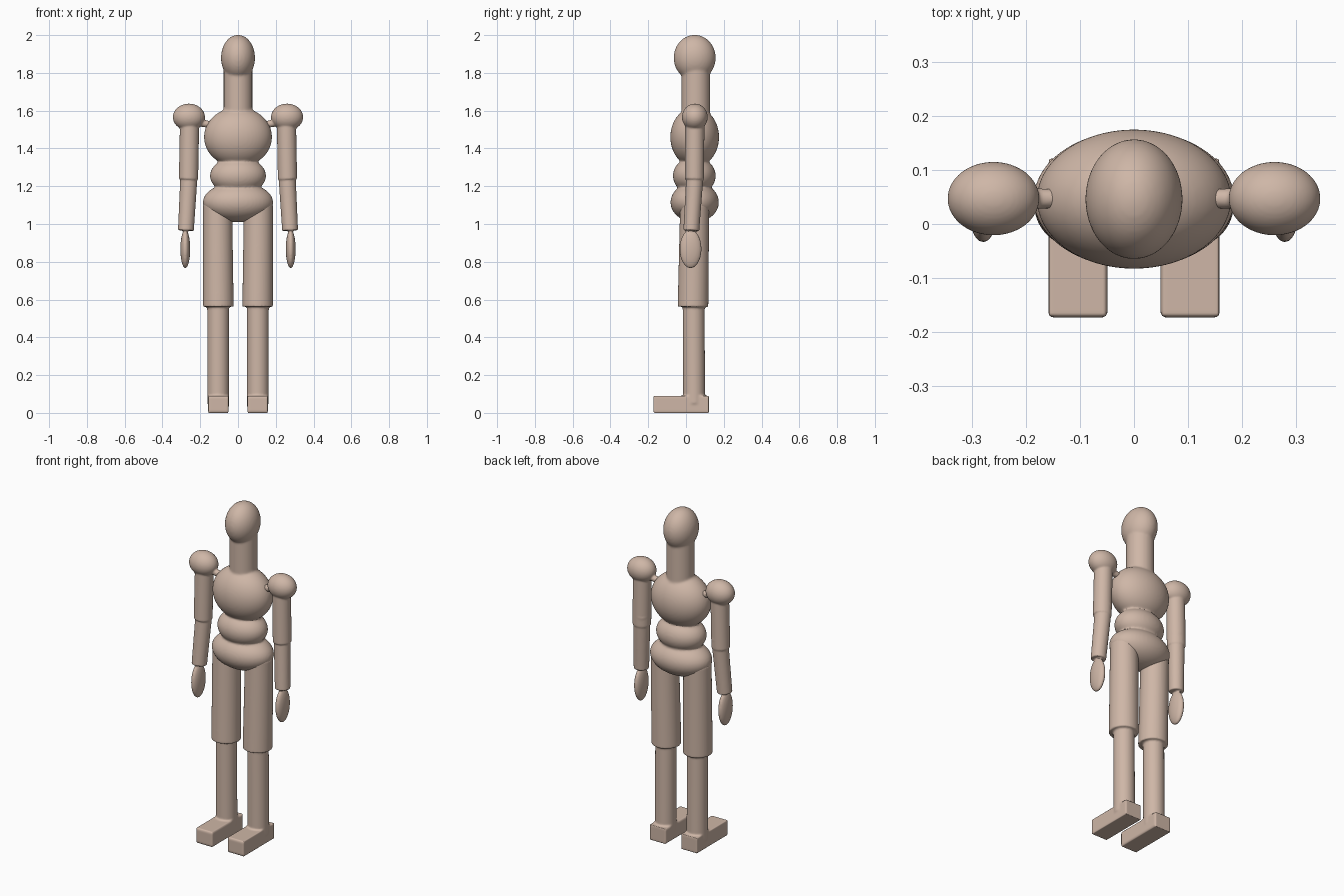
import bpy, bmesh
from mathutils import Vector, Matrix

cube = bpy.data.objects.get("Cube")
if cube:
    bpy.data.objects.remove(cube, do_unlink=True)

wood = bpy.data.materials.new("pale_wood")
wood.use_nodes = True
TAN = (0.62, 0.47, 0.385, 1)
wood.diffuse_color = TAN
wood.node_tree.nodes["Principled BSDF"].inputs["Base Color"].default_value = TAN


def ball(bm, centre, radii):
    """Ellipsoid."""
    m = Matrix.Translation(centre) @ Matrix.Diagonal((*radii, 1))
    bmesh.ops.create_uvsphere(bm, u_segments=48, v_segments=32, radius=1, matrix=m)


def rod(bm, low, high, r_low, r_high):
    """Capped, tapered cylinder between two points."""
    low, high = Vector(low), Vector(high)
    axis = high - low
    m = Matrix.Translation((low + high) / 2) @ axis.to_track_quat('Z', 'Y').to_matrix().to_4x4()
    bmesh.ops.create_cone(bm, cap_ends=True, segments=40, radius1=r_low,
                          radius2=r_high, depth=axis.length, matrix=m)


def box(bm, low, high):
    low, high = Vector(low), Vector(high)
    m = Matrix.Translation((low + high) / 2) @ Matrix.Diagonal((*(high - low), 1))
    bmesh.ops.create_cube(bm, size=1, matrix=m)


def fused(name, bm, voxel, smooth, mirrored=False):
    """Object whose overlapping shapes melt together with soft joints."""
    if mirrored:
        bmesh.ops.scale(bm, vec=(-1, 1, 1), verts=bm.verts)
        bmesh.ops.reverse_faces(bm, faces=bm.faces)
    mesh = bpy.data.meshes.new(name)
    bm.to_mesh(mesh)
    bm.free()
    mesh.materials.append(wood)
    ob = bpy.data.objects.new(name, mesh)
    bpy.context.collection.objects.link(ob)
    remesh = ob.modifiers.new("fuse", 'REMESH')
    remesh.mode = 'VOXEL'
    remesh.voxel_size = voxel
    remesh.use_smooth_shade = True
    soften = ob.modifiers.new("soften", 'SMOOTH')
    soften.factor = 0.5
    soften.iterations = smooth
    return ob


# Head, neck and trunk
bm = bmesh.new()
ball(bm, (0, 0.046, 1.88), (0.09, 0.111, 0.121))
rod(bm, (0, 0.052, 1.5), (0, 0.052, 1.87), 0.076, 0.076)
ball(bm, (0, 0.046, 1.46), (0.18, 0.129, 0.158))
ball(bm, (0, 0.044, 1.255), (0.148, 0.113, 0.1))
ball(bm, (0, 0.046, 1.115), (0.186, 0.128, 0.105))
fused("head_and_trunk", bm, 0.007, 5)

for side, mirrored in (("left", False), ("right", True)):
    # Thigh, shin and foot
    bm = bmesh.new()
    rod(bm, (0.104, 0.037, 0.562), (0.108, 0.046, 1.105), 0.081, 0.077)
    rod(bm, (0.105, 0.043, 0.05), (0.105, 0.04, 0.65), 0.058, 0.058)
    box(bm, (0.049, -0.173, 0), (0.158, 0.121, 0.09))
    fused(side + "_leg", bm, 0.006, 3, mirrored)

    # Shoulder, its peg, upper arm, forearm and hand
    bm = bmesh.new()
    ball(bm, (0.26, 0.047, 1.566), (0.085, 0.068, 0.071))
    rod(bm, (0.14, 0.047, 1.525), (0.23, 0.047, 1.54), 0.018, 0.02)
    rod(bm, (0.262, 0.044, 1.238), (0.256, 0.047, 1.56), 0.051, 0.051)
    rod(bm, (0.276, 0.028, 0.965), (0.257, 0.05, 1.3), 0.042, 0.046)
    ball(bm, (0.279, 0.024, 0.868), (0.026, 0.058, 0.102))
    fused(side + "_arm", bm, 0.005, 3, mirrored)
